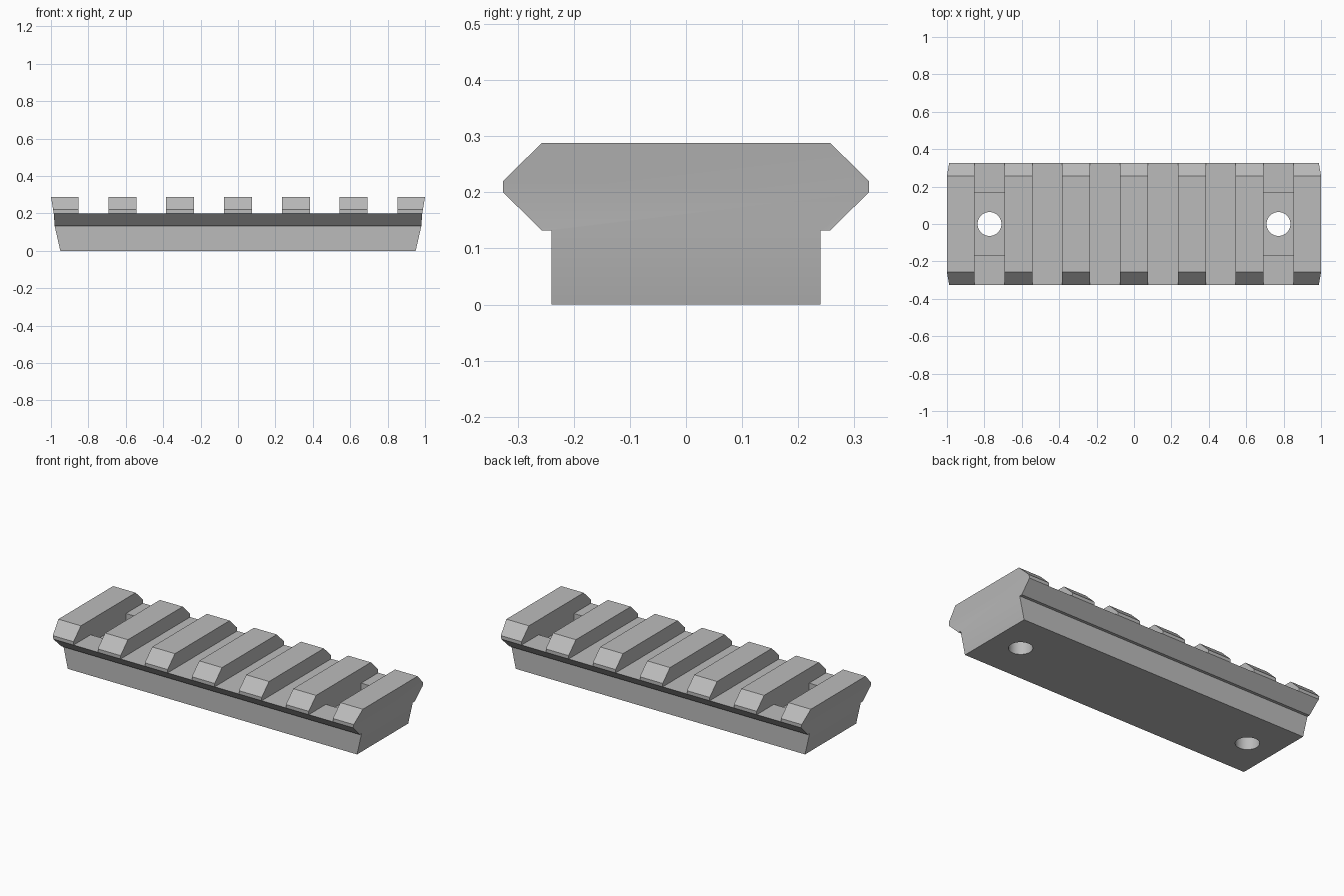
import bpy, bmesh, math
from mathutils import Matrix

cube = bpy.data.objects.get("Cube")
if cube:
    bpy.data.objects.remove(cube, do_unlink=True)

grey = bpy.data.materials.new("matte_grey")
grey.use_nodes = True
colour = (0.5, 0.5, 0.5, 1)
grey.diffuse_color = colour
grey.node_tree.nodes["Principled BSDF"].inputs["Base Color"].default_value = colour


def make_object(name, bm):
    bmesh.ops.recalc_face_normals(bm, faces=bm.faces)
    mesh = bpy.data.meshes.new(name)
    bm.to_mesh(mesh)
    bm.free()
    mesh.materials.append(grey)
    obj = bpy.data.objects.new(name, mesh)
    bpy.context.collection.objects.link(obj)
    return obj


def extrude_outline(name, points, axis, half):
    """Extrude a (horizontal, z) outline along x or y, centred."""
    bm = bmesh.new()
    if axis == "x":
        verts = [bm.verts.new((-half, h, z)) for h, z in points]
        step = (2 * half, 0, 0)
    else:
        verts = [bm.verts.new((h, -half, z)) for h, z in points]
        step = (0, 2 * half, 0)
    face = bm.faces.new(verts)
    out = bmesh.ops.extrude_face_region(bm, geom=[face], use_keep_orig=True)
    moved = [g for g in out["geom"] if isinstance(g, bmesh.types.BMVert)]
    bmesh.ops.translate(bm, verts=moved, vec=step)
    return make_object(name, bm)


def mirrored(half_outline):
    return half_outline + [(-h, z) for h, z in reversed(half_outline)]


def cut(target, tool, operation):
    """Apply a boolean and discard its tool."""
    tool.hide_render = True
    mod = target.modifiers.new("cut", "BOOLEAN")
    mod.object, mod.operation, mod.solver = tool, operation, "EXACT"
    bpy.context.view_layer.objects.active = target
    bpy.ops.object.modifier_apply(modifier=mod.name)
    bpy.data.objects.remove(tool, do_unlink=True)


TOP, FLOOR, PITCH, TOOTH = 0.288, 0.2, 0.309, 0.075

# Dovetail cross-section
section = mirrored([(0.24, 0), (0.24, 0.132), (0.257, 0.132),
                    (0.326, 0.2), (0.326, 0.22), (0.257, TOP)])
rail = extrude_outline("slotted_rail", section, "x", 1.1)

# Side outline with sloping ends and evenly spaced cross slots
side = [(0.95, 0), (0.98, 0.132), (0.985, FLOOR), (1.0, TOP)]
for i in (3, 2, 1):
    outer, inner = i * PITCH - TOOTH, (i - 1) * PITCH + TOOTH
    side += [(outer, TOP), (outer, FLOOR), (inner, FLOOR), (inner, TOP)]
cut(rail, extrude_outline("side_cutter", mirrored(side), "y", 0.5), "INTERSECT")

# Recessed screw seats and through holes in the end slots
for s in (-1, 1):
    x = s * 2.5 * PITCH
    w = PITCH / 2 - TOOTH
    seat = [(x - w, 0.15), (x + w, 0.15), (x + w, 0.24), (x - w, 0.24)]
    cut(rail, extrude_outline("seat_cutter", seat, "y", 0.165), "DIFFERENCE")
    bm = bmesh.new()
    bmesh.ops.create_cone(bm, cap_ends=True, segments=48, radius1=0.064,
                          radius2=0.064, depth=1,
                          matrix=Matrix.Translation((x, 0, 0)))
    cut(rail, make_object("hole_cutter", bm), "DIFFERENCE")

# Smooth holes and end curves, crisp machined edges
rail.select_set(True)
bpy.context.view_layer.objects.active = rail
bpy.ops.object.shade_smooth_by_angle(angle=math.radians(30))
